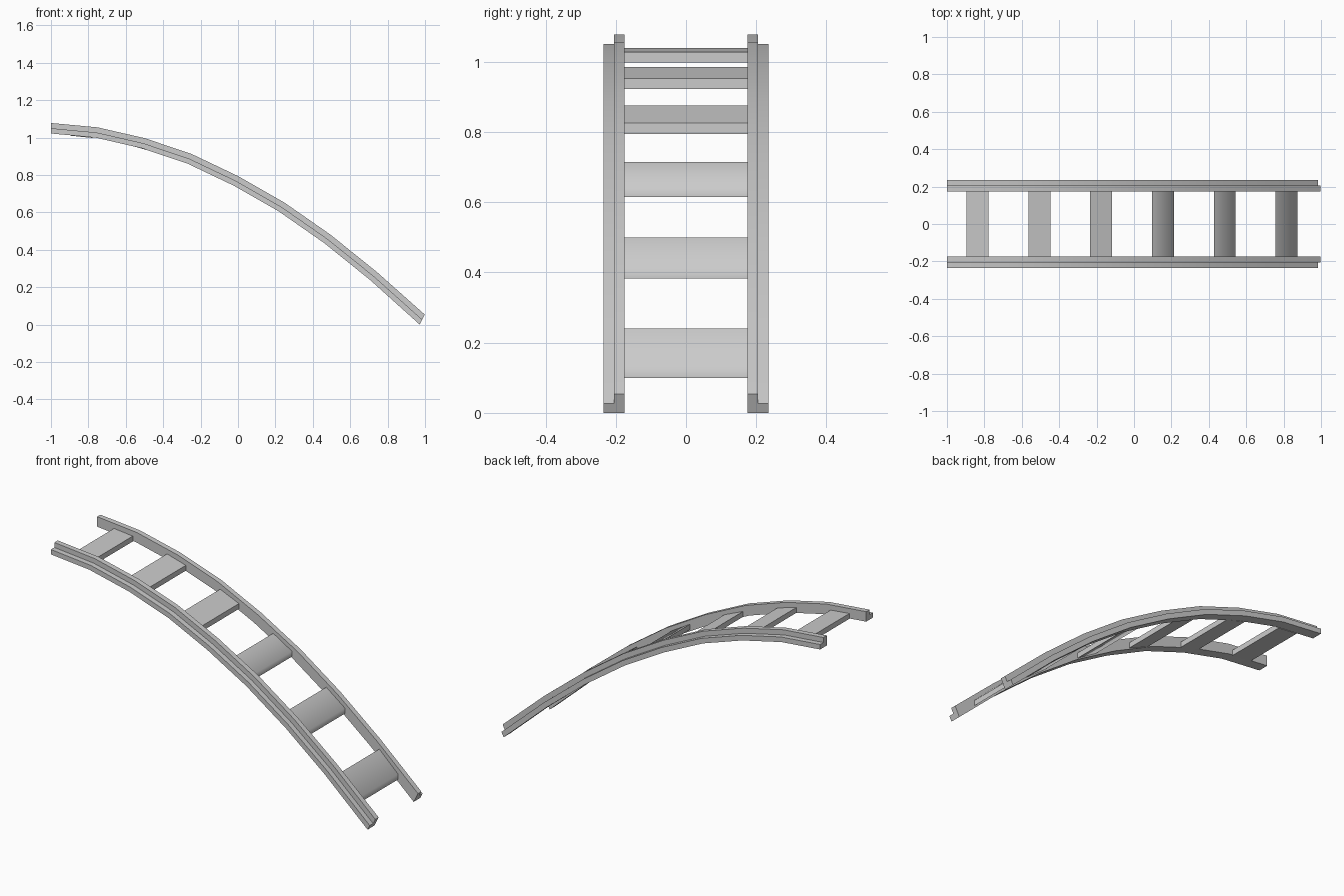
import bpy, bmesh, math
from mathutils import Vector

cube = bpy.data.objects.get("Cube")
if cube:
    bpy.data.objects.remove(cube, do_unlink=True)

grey = bpy.data.materials.new("light_grey")
grey.use_nodes = True
grey.diffuse_color = (0.6, 0.6, 0.6, 1)
grey.node_tree.nodes["Principled BSDF"].inputs["Base Color"].default_value = (0.6, 0.6, 0.6, 1)

# Centre line of the curved rails, as (x, z)
PATH = [Vector(p) for p in ((-1, 1.05), (-0.755, 1.027), (-0.507, 0.97), (-0.26, 0.887),
                            (-0.012, 0.769), (0.233, 0.629), (0.477, 0.459),
                            (0.722, 0.262), (0.985, 0.027))]
HALF = 0.028


def sweep(name, sections):
    """Skin matching closed sections, cap both ends and smooth soft edges."""
    bm = bmesh.new()
    rings = [[bm.verts.new(p) for p in s] for s in sections]
    n = len(rings[0])
    for a, b in zip(rings, rings[1:]):
        for i in range(n):
            j = (i + 1) % n
            bm.faces.new((a[i], a[j], b[j], b[i]))
    bm.faces.new(rings[0])
    bm.faces.new(rings[-1][::-1])
    bmesh.ops.recalc_face_normals(bm, faces=bm.faces)
    mesh = bpy.data.meshes.new(name)
    bm.to_mesh(mesh)
    bm.free()
    mesh.materials.append(grey)
    obj = bpy.data.objects.new(name, mesh)
    bpy.context.collection.objects.link(obj)
    bpy.ops.object.select_all(action="DESELECT")
    obj.select_set(True)
    bpy.context.view_layer.objects.active = obj
    bpy.ops.object.shade_smooth_by_angle(angle=math.radians(60))
    return obj


def path_normals():
    normals = []
    for i in range(len(PATH)):
        t = PATH[min(i + 1, len(PATH) - 1)] - PATH[max(i - 1, 0)]
        normals.append(Vector((-t.y, t.x)).normalized())
    normals[0] = Vector((0, 1))
    normals[-1] = Vector((0.48, 0.96))
    return normals


# Stepped side rails: tall inner strip, half-height outer ledge
PROFILE = [(0.175, -1), (0.235, -1), (0.235, 0), (0.205, 0), (0.205, 1), (0.175, 1)]
for name, side in (("back_rail", 1), ("front_rail", -1)):
    sections = []
    for p, nrm in zip(PATH, path_normals()):
        sections.append([(p.x + nrm.x * h * HALF, side * y, p.y + nrm.y * h * HALF)
                         for y, h in PROFILE])
    sweep(name, sections)

# Slanted rungs with upright ends: (top z at left edge, top z at right edge)
RUNGS = [(1.04, 1.028), (0.985, 0.952), (0.875, 0.825), (0.715, 0.645), (0.5, 0.413), (0.24, 0.13)]
for i, (z0, z1) in enumerate(RUNGS):
    x0 = -0.895 + 0.3305 * i
    x1 = x0 + 0.117
    outline = [(x0, z0), (x1, z1), (x1, z1 - 0.03), (x0, z0 - 0.03)]
    sweep(f"rung_{i + 1}", [[(x, y, z) for x, z in outline] for y in (-0.176, 0.176)])
